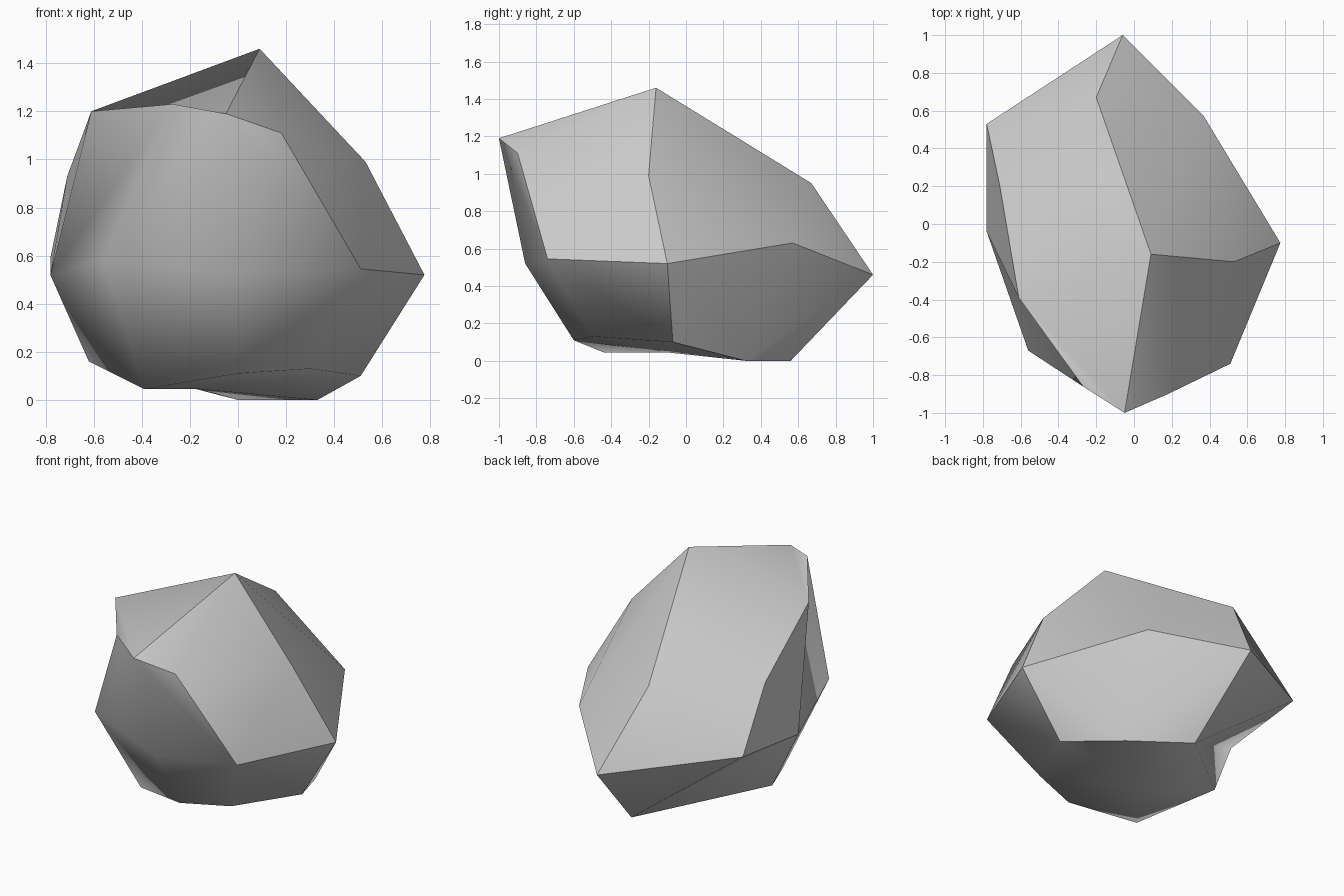
import bpy
import bmesh

if "Cube" in bpy.data.objects:
    bpy.data.objects.remove(bpy.data.objects["Cube"], do_unlink=True)

# Corner points of the boulder, lettered from the crown down to the base
corners = {
    "A": (.09, -.16, 1.46), "B": (-.05, -1, 1.19), "C": (.53, -.2, .99),
    "F": (.18, -.9, 1.11), "G": (-.61, -.39, 1.2), "H": (-.27, -.86, 1.23),
    "J": (-.2, .67, .95), "W": (-.71, .2, .93),
    "D": (.775, -.1, .52), "E": (.51, -.74, .545), "V": (0, -.86, .52),
    "U": (-.56, -.67, .58), "L": (-.78, -.04, .52), "K": (-.78, .53, .59),
    "I": (-.06, 1, .46), "M": (.37, .57, .63),
    "N": (.51, -.07, .1), "S": (.3, -.5, .13), "Q": (0, -.6, .11),
    "R": (-.39, -.44, .045), "T": (-.62, 0, .16), "O": (.33, .32, 0),
    "P": (0, .56, 0),
    "X": (-.16, -.1, -.03),
}

# Stretch a skin over the corners
bm = bmesh.new()
vert = {name: bm.verts.new(point) for name, point in corners.items()}
bmesh.ops.convex_hull(bm, input=bm.verts[:])
bmesh.ops.recalc_face_normals(bm, faces=bm.faces[:])


def edge_between(a, b):
    return bm.edges.get((vert[a], vert[b]))


# Shallow valleys and a hollow underside
for a, b in ("AH", "GU", "KT"):
    bmesh.utils.edge_rotate(edge_between(a, b), True)
vert["X"].co.z = .045

# Crisp ridges around the smooth facets
for face in bm.faces:
    face.smooth = True
for ridge in ("ABHGWKIJA", "BFEDCA", "DMI", "DNOPI", "GLK"):
    for a, b in zip(ridge, ridge[1:]):
        edge = edge_between(a, b)
        if edge:
            edge.smooth = False

mesh = bpy.data.meshes.new("boulder")
bm.to_mesh(mesh)
bm.free()
boulder = bpy.data.objects.new("boulder", mesh)
bpy.context.collection.objects.link(boulder)

# Plain grey stone
stone = bpy.data.materials.new("stone grey")
stone.use_nodes = True
grey = (.6, .6, .6, 1)
stone.diffuse_color = grey
stone.node_tree.nodes["Principled BSDF"].inputs["Base Color"].default_value = grey
mesh.materials.append(stone)
